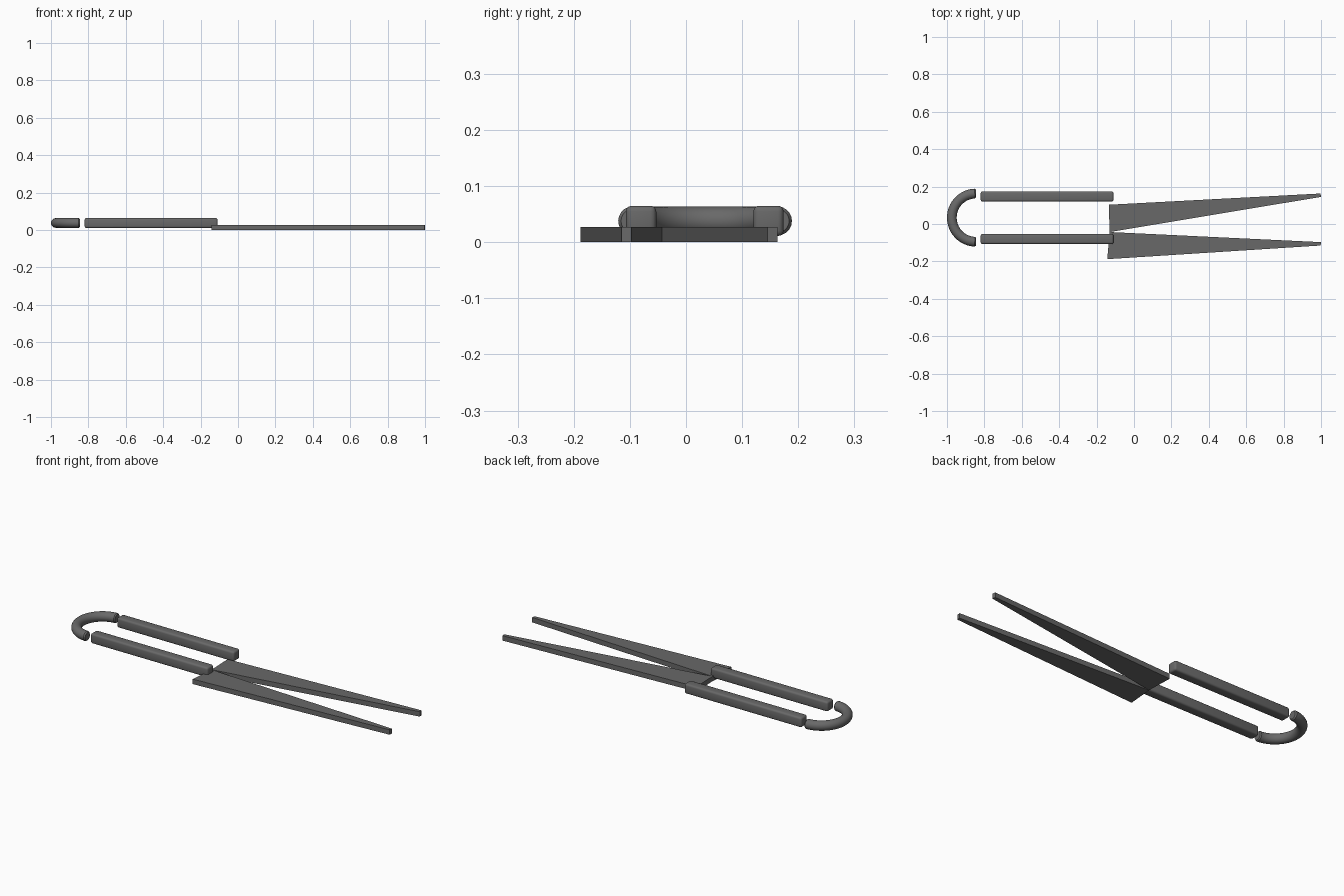
import bpy, bmesh, math
from mathutils import Vector

cube = bpy.data.objects.get("Cube")
if cube:
    bpy.data.objects.remove(cube, do_unlink=True)

steel = bpy.data.materials.new("dark grey")
steel.use_nodes = True
GREY = (0.14, 0.14, 0.14, 1)
steel.diffuse_color = GREY
steel.node_tree.nodes["Principled BSDF"].inputs["Base Color"].default_value = GREY


def finish(name, bm, smooth=False):
    bmesh.ops.recalc_face_normals(bm, faces=bm.faces)
    mesh = bpy.data.meshes.new(name)
    bm.to_mesh(mesh)
    bm.free()
    mesh.materials.append(steel)
    obj = bpy.data.objects.new(name, mesh)
    bpy.context.collection.objects.link(obj)
    if smooth:
        bpy.ops.object.select_all(action='DESELECT')
        obj.select_set(True)
        bpy.context.view_layer.objects.active = obj
        bpy.ops.object.shade_smooth_by_angle(angle=math.radians(35))
    return obj


def blade(name, outline, thickness=0.027):
    """Flat tapering plate extruded upward from its outline."""
    bm = bmesh.new()
    face = bm.faces.new([bm.verts.new((x, y, 0)) for x, y in outline])
    top = bmesh.ops.extrude_face_region(bm, geom=[face])
    verts = [g for g in top["geom"] if isinstance(g, bmesh.types.BMVert)]
    bmesh.ops.translate(bm, verts=verts, vec=(0, 0, thickness))
    return finish(name, bm)


def handle(name, y):
    """Square bar with rounded edges."""
    bm = bmesh.new()
    bmesh.ops.create_cube(bm, size=1)
    bmesh.ops.scale(bm, vec=(0.71, 0.054, 0.054), verts=bm.verts)
    bmesh.ops.bevel(bm, geom=bm.edges[:], offset=0.01, segments=3,
                    profile=0.5, affect='EDGES')
    bmesh.ops.translate(bm, vec=(-0.465, y, 0.038), verts=bm.verts)
    return finish(name, bm, True)


def bow(name, centre, major, tube, steps=32, sides=20):
    """Half ring of round section, its ends slightly chamfered."""
    bm = bmesh.new()
    chamfer = 0.05
    stations = [(0, 0.8)]
    stations += [(chamfer + (math.pi - 2 * chamfer) * i / steps, 1)
                 for i in range(steps + 1)]
    stations += [(math.pi, 0.8)]
    rings = []
    for a, s in stations:
        out = Vector((-math.sin(a), math.cos(a), 0))
        ring = []
        for j in range(sides):
            t = math.tau * j / sides
            p = centre + out * (major + tube * s * math.cos(t))
            p.z += tube * s * math.sin(t)
            ring.append(bm.verts.new(p))
        rings.append(ring)
    for r0, r1 in zip(rings, rings[1:]):
        for j in range(sides):
            k = (j + 1) % sides
            bm.faces.new((r0[j], r0[k], r1[k], r1[j]))
    bm.faces.new(rings[0])
    bm.faces.new(rings[-1])
    return finish(name, bm, True)


# Cutting blades, spread open
blade("left_blade", [(-0.13, -0.043), (1, 0.145), (0.997, 0.163), (-0.135, 0.103)])
blade("right_blade", [(-0.143, -0.188), (0.998, -0.115), (1, -0.097), (-0.13, -0.043)])

# Grip bars and the spring bow behind them
handle("left_handle", 0.147)
handle("right_handle", -0.08)
bow("spring_bow", Vector((-0.845, 0.034, 0.038)), 0.129, 0.026)
